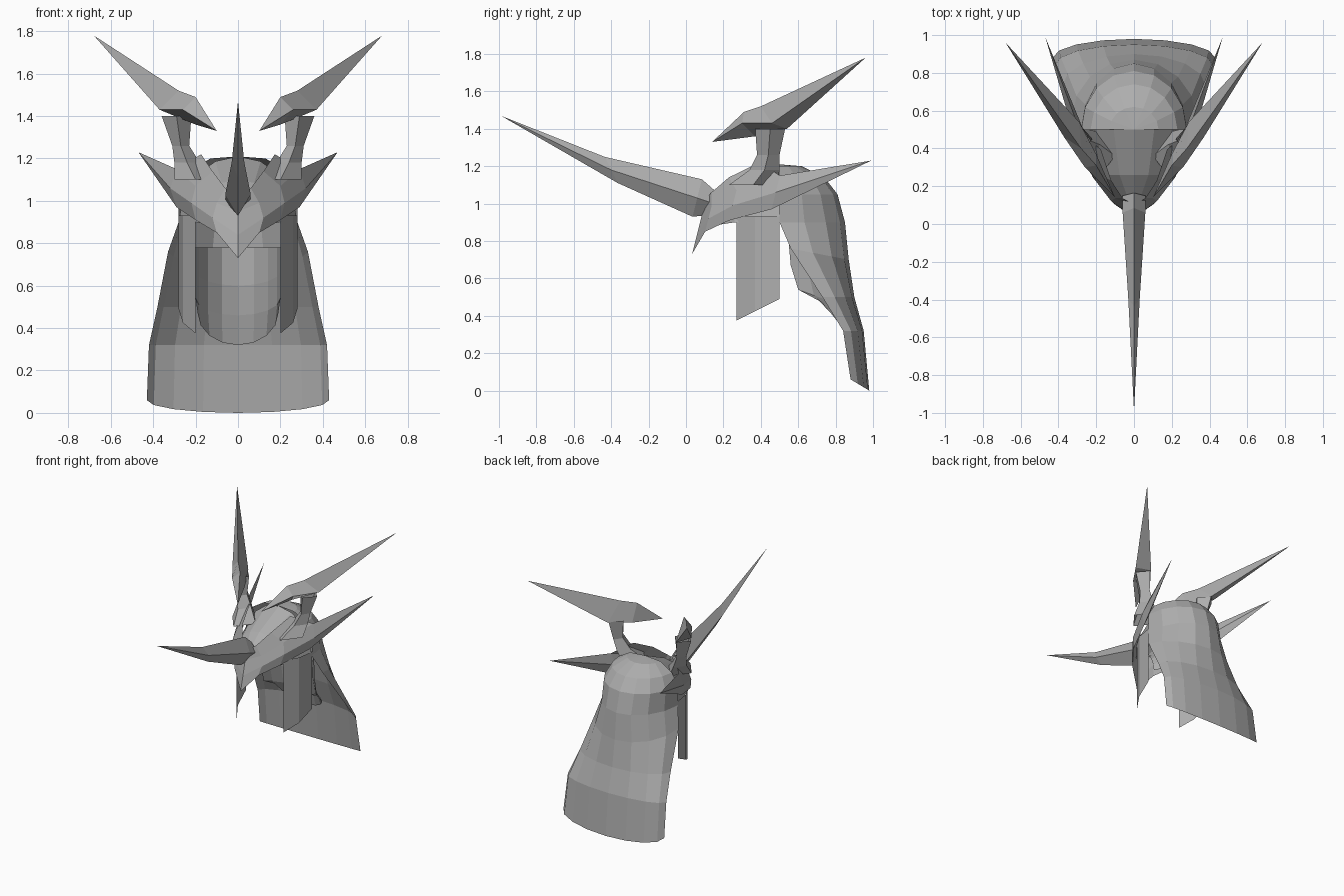
import bpy
import bmesh
from math import sin, cos, pi

default_cube = bpy.data.objects.get("Cube")
if default_cube:
    bpy.data.objects.remove(default_cube)

# One plain grey for every part
grey = (.42, .42, .42, 1)
steel = bpy.data.materials.new("steel_grey")
steel.diffuse_color = grey
steel.use_nodes = True
steel.node_tree.nodes["Principled BSDF"].inputs["Base Color"].default_value = grey


def loft(name, rows, closed=False, mirrored=True):
    """Skin matching rows of points with flat faces; closed rows make a tube."""
    bm = bmesh.new()
    grid = [[bm.verts.new(point) for point in row] for row in rows]
    for lower, upper in zip(grid, grid[1:]):
        pairs = list(zip(lower, upper))
        following = pairs[1:] + (pairs[:1] if closed else [])
        for (a, b), (d, c) in zip(pairs, following):
            bm.faces.new((a, d, c, b))
    bmesh.ops.remove_doubles(bm, verts=bm.verts, dist=.001)
    bmesh.ops.recalc_face_normals(bm, faces=bm.faces)
    mesh = bpy.data.meshes.new(name)
    bm.to_mesh(mesh)
    bm.free()
    mesh.materials.append(steel)
    part = bpy.data.objects.new(name, mesh)
    bpy.context.collection.objects.link(part)
    if mirrored:
        part.modifiers.new("mirror", 'MIRROR').use_clip = True


def quarter_turn(steps=4):
    """Sine and cosine pairs over a quarter circle."""
    angles = [pi / 2 * i / steps for i in range(steps + 1)]
    return [(sin(angle), cos(angle)) for angle in angles]


def level_arc(width, back, front, z, lift=0):
    """Half a rounded level section, from the back centre to the lifted side."""
    return [(width * s, front + (back - front) * c, z + lift * (1 - c))
            for s, c in quarter_turn()]


def upright_arch(width, y, top, bottom):
    """Half a rounded upright section, from the crown to the side."""
    return [(width * s, y, bottom + (top - bottom) * c) for s, c in quarter_turn()]


def diamond(x, y, z, width=0, height=0, lean=.25):
    """Upright four-sided section: outer, top, inner and bottom corner."""
    return [(x + width, y, z), (x, y + height * lean, z + height),
            (x - width, y, z), (x, y - height * lean, z - height)]


def level_diamond(x, y, z, width, depth):
    """Level four-sided section."""
    return [(x + width, y, z), (x, y - depth, z), (x - width, y, z), (x, y + depth, z)]


# Dome flowing down into the flared neck cape
loft("dome_and_cape", [
    level_arc(.43, .98, .88, 0, .06),
    level_arc(.42, .95, .84, .32),
    level_arc(.38, .9, .73, .5),
    level_arc(.33, .87, .56, .7, .06),
    level_arc(.28, .85, .5, .9),
    level_arc(.28, .81, .5, 1.05),
    level_arc(.23, .74, .5, 1.14),
    level_arc(.13, .62, .5, 1.2),
    level_arc(0, .5, .5, 1.21),
])

# Front of the dome, narrowing to the forehead
loft("dome_front", [
    upright_arch(.28, .5, 1.21, .9),
    upright_arch(.2, .26, 1.1, .9),
    upright_arch(.08, .13, 1, .88),
])

# Inner neck guard
loft("neck_guard", [
    level_arc(.2, .8, .55, .78),
    level_arc(.2, .8, .56, .6, .07),
    level_arc(.2, .82, .6, .46, .08),
    level_arc(.19, .85, .73, .32, .15),
])

# Cheek plates with a slanted lower edge
cheek_plan = [(.2, .27), (.26, .37), (.28, .5)]
loft("cheek_plates", [
    [(x, y, .93) for x, y in cheek_plan],
    [(x, y, .6) for x, y in cheek_plan],
    [(x, y, .24 + y / 2) for x, y in cheek_plan],
])

# Pointed brow sweeping back into the side spikes
brow = [
    diamond(0, .06, .84, height=.11),
    diamond(.1, .12, .92, .02, .07),
    diamond(.2, .25, .99, .02, .08),
    diamond(.29, .48, 1.06, .03, .09),
    diamond(.47, .99, 1.23),
]
loft("brow_and_side_spikes", brow, closed=True)

# Forehead plates rising inward from the top edge of the brow
brow_top = [ring[1] for ring in brow[:-1]]
crest = [(x * .6, y * .7 + .04, z + .07) for x, y, z in brow_top]
loft("forehead_plates", [brow_top, crest])

# Pillars carrying the crescent blades
loft("horn_pillars", [
    level_diamond(.2, .36, 1.1, .1, .13),
    level_diamond(.24, .42, 1.18, .06, .08),
    level_diamond(.27, .44, 1.26, .04, .06),
    level_diamond(.29, .45, 1.4, .07, .08),
], closed=True)

# Three-sided crescent blades, pointed at both ends
loft("horn_blades", [
    [(.1, .14, 1.33)] * 3,
    [(.26, .3, 1.43), (.2, .31, 1.49), (.2, .37, 1.36)],
    [(.37, .46, 1.43), (.28, .4, 1.52), (.29, .54, 1.4)],
    [(.68, .96, 1.78)] * 3,
], closed=True)

# Long front horn
loft("front_horn", [
    diamond(0, .15, 1, .06, .06),
    diamond(0, .06, 1.03, .06, .1),
    diamond(0, -.4, 1.18, .03, .07, lean=-.5),
    diamond(0, -.99, 1.47),
], closed=True, mirrored=False)
